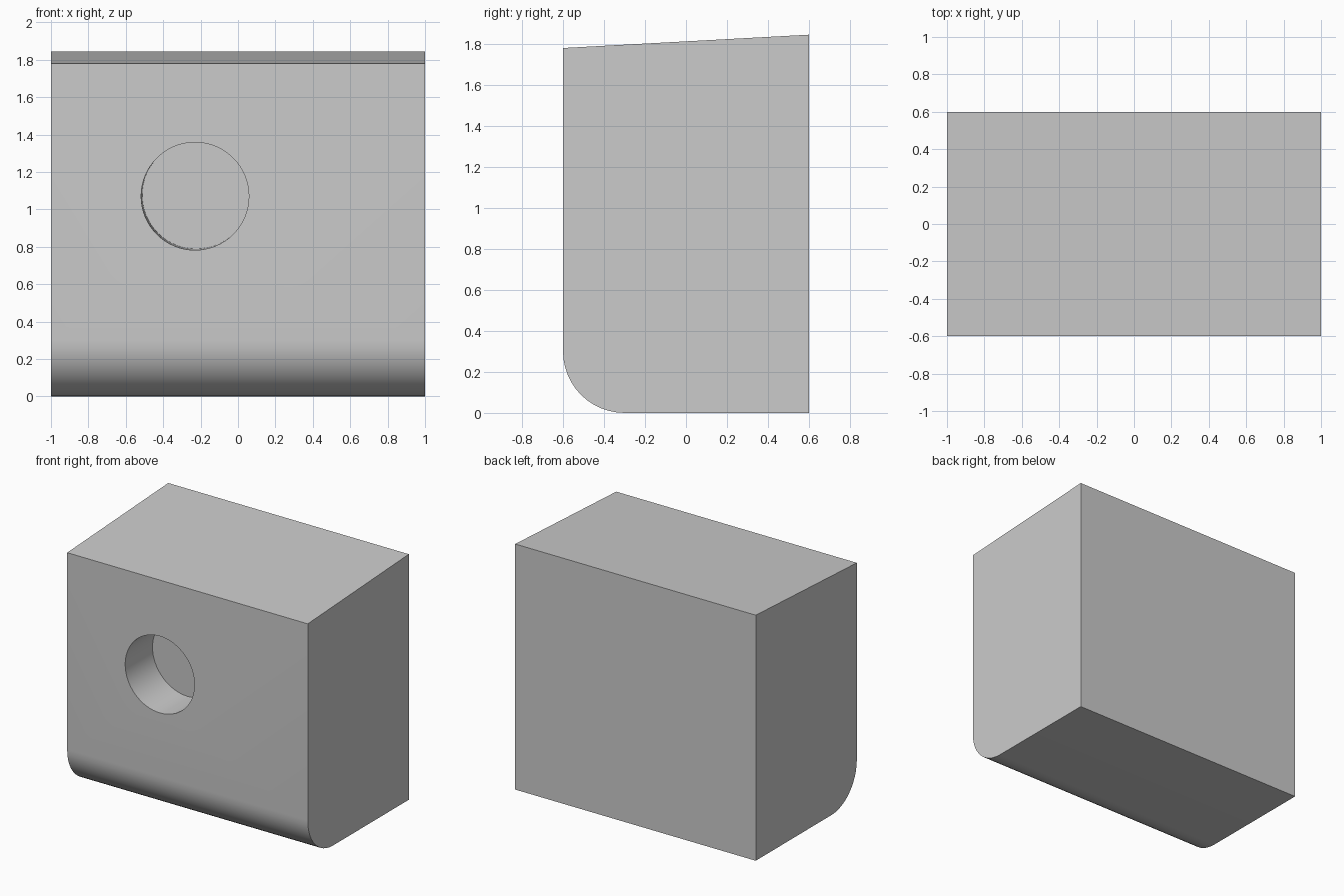
import bpy, bmesh, math
from mathutils import Matrix, Vector

if "Cube" in bpy.data.objects:
    bpy.data.objects.remove(bpy.data.objects["Cube"])

# Side profile (y, z): sloped top, rounded lower front edge
R = 0.3
profile = [(0.6, 0.0), (0.6, 1.845), (-0.6, 1.78)]
profile += [(-0.3 - R * math.cos(a), R - R * math.sin(a))
            for a in (math.radians(90) * i / 12 for i in range(13))]

# Block body: profile extruded across x
bm = bmesh.new()
face = bm.faces.new([bm.verts.new((-1, y, z)) for y, z in profile])
ext = bmesh.ops.extrude_face_region(bm, geom=[face])
bmesh.ops.translate(bm, vec=(2, 0, 0),
                    verts=[v for v in ext["geom"] if isinstance(v, bmesh.types.BMVert)])
bmesh.ops.recalc_face_normals(bm, faces=bm.faces)
mesh = bpy.data.meshes.new("block_body")
bm.to_mesh(mesh)
bm.free()
body = bpy.data.objects.new("block_body", mesh)
bpy.context.collection.objects.link(body)

# Cutter for the round blind hole, tilted very slightly right and up
depth, over = 0.31, 0.2
axis = Vector((0.02, 1, 0.02)).normalized()
mid = Vector((-0.23, -0.6, 1.07)) + axis * (depth - over) / 2
bpy.ops.mesh.primitive_cylinder_add(vertices=64, radius=0.288, depth=depth + over)
cutter = bpy.context.object
cutter.name = "hole_cutter"
cutter.matrix_world = Matrix.Translation(mid) @ axis.to_track_quat('Z', 'Y').to_matrix().to_4x4()

# Cut the hole and drop the cutter
bpy.context.view_layer.objects.active = body
cut = body.modifiers.new("hole", 'BOOLEAN')
cut.operation = 'DIFFERENCE'
cut.solver = 'EXACT'
cut.object = cutter
bpy.ops.object.select_all(action='DESELECT')
body.select_set(True)
bpy.ops.object.modifier_apply(modifier="hole")
bpy.data.objects.remove(cutter, do_unlink=True)
bpy.ops.object.shade_smooth_by_angle(angle=math.radians(30))
